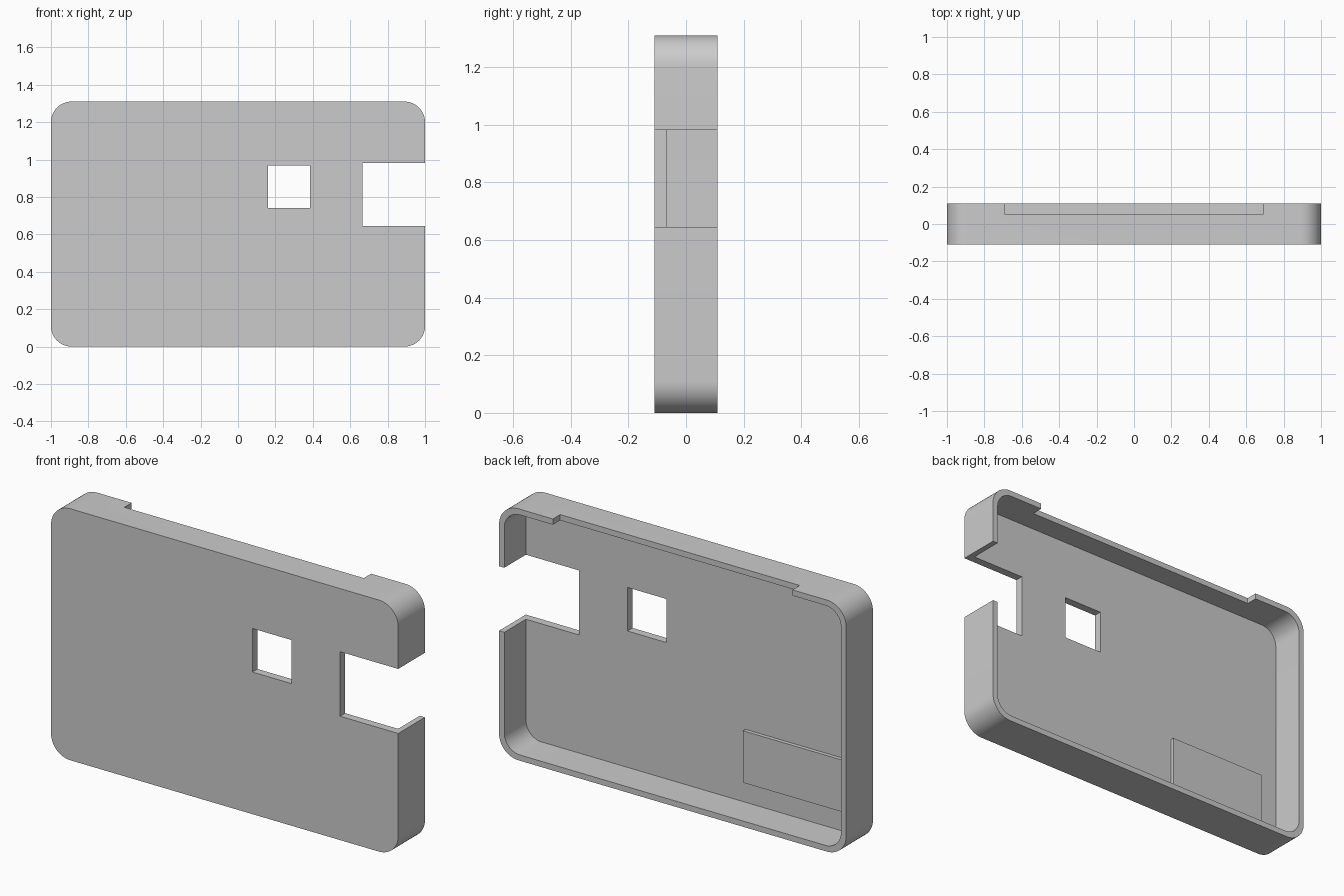
import bpy
import bmesh
from math import cos, sin, pi, radians
from mathutils import Vector

cube = bpy.data.objects.get("Cube")
if cube:
    bpy.data.objects.remove(cube, do_unlink=True)

# Overall sizes
W, D, H = 2.0, 0.22, 1.31
WALL, FLOOR = 0.03, 0.042
FRONT, BACK = -D / 2, D / 2
INNER = FRONT + FLOOR

grey = bpy.data.materials.new("plain grey")
grey.use_nodes = True
colour = (0.6, 0.6, 0.6, 1)
grey.diffuse_color = colour
grey.node_tree.nodes["Principled BSDF"].inputs["Base Color"].default_value = colour


def rounded_slab(name, x, y, z, radius=0, steps=12):
    """Upright slab spanning the given ranges, rounded in the x-z plane."""
    bm = bmesh.new()
    points = []
    corners = [(x[1], z[1], -1, -1), (x[0], z[1], 1, -1),
               (x[0], z[0], 1, 1), (x[1], z[0], -1, 1)]
    for i, (cx, cz, sx, sz) in enumerate(corners):
        if not radius:
            points.append((cx, cz))
            continue
        for k in range(steps + 1):
            a = (i + k / steps) * pi / 2
            points.append((cx + radius * (sx + cos(a)), cz + radius * (sz + sin(a))))
    face = bm.faces.new([bm.verts.new((px, y[0], pz)) for px, pz in points])
    side = bmesh.ops.extrude_face_region(bm, geom=[face])
    moved = [g for g in side["geom"] if isinstance(g, bmesh.types.BMVert)]
    bmesh.ops.translate(bm, verts=moved, vec=Vector((0, y[1] - y[0], 0)))
    bmesh.ops.recalc_face_normals(bm, faces=bm.faces)
    mesh = bpy.data.meshes.new(name)
    bm.to_mesh(mesh)
    bm.free()
    obj = bpy.data.objects.new(name, mesh)
    bpy.context.collection.objects.link(obj)
    mesh.materials.append(grey)
    return obj


def cut(target, cutter):
    """Subtract the cutter and remove it."""
    cutter.hide_render = True
    bpy.context.view_layer.objects.active = target
    mod = target.modifiers.new("cut", "BOOLEAN")
    mod.operation = "DIFFERENCE"
    mod.solver = "EXACT"
    mod.object = cutter
    bpy.ops.object.modifier_apply(modifier=mod.name)
    bpy.data.objects.remove(cutter, do_unlink=True)


# Rounded tray, open at the back
case = rounded_slab("case_shell", (-W / 2, W / 2), (FRONT, BACK), (0, H), 0.11)
through = (FRONT - 0.1, BACK + 0.1)
cut(case, rounded_slab("hollow", (WALL - W / 2, W / 2 - WALL), (INNER, BACK + 0.1),
                       (WALL, H - WALL), 0.09))
# Square window, side opening and shallow notch along the top wall
cut(case, rounded_slab("window", (0.16, 0.385), through, (0.74, 0.967)))
cut(case, rounded_slab("side_opening", (0.665, 1.2), through, (0.645, 0.981)))
cut(case, rounded_slab("top_notch", (-0.69, 0.69), (0.05, BACK + 0.1), (H - 0.15, H + 0.1)))

# Raised pad on the inside of the floor
pad = rounded_slab("inner_pad", (-0.86, -0.295), (INNER - 0.01, INNER + 0.02), (0.14, 0.41))

bpy.ops.object.select_all(action="DESELECT")
case.select_set(True)
bpy.context.view_layer.objects.active = case
bpy.ops.object.shade_smooth_by_angle(angle=radians(30))
